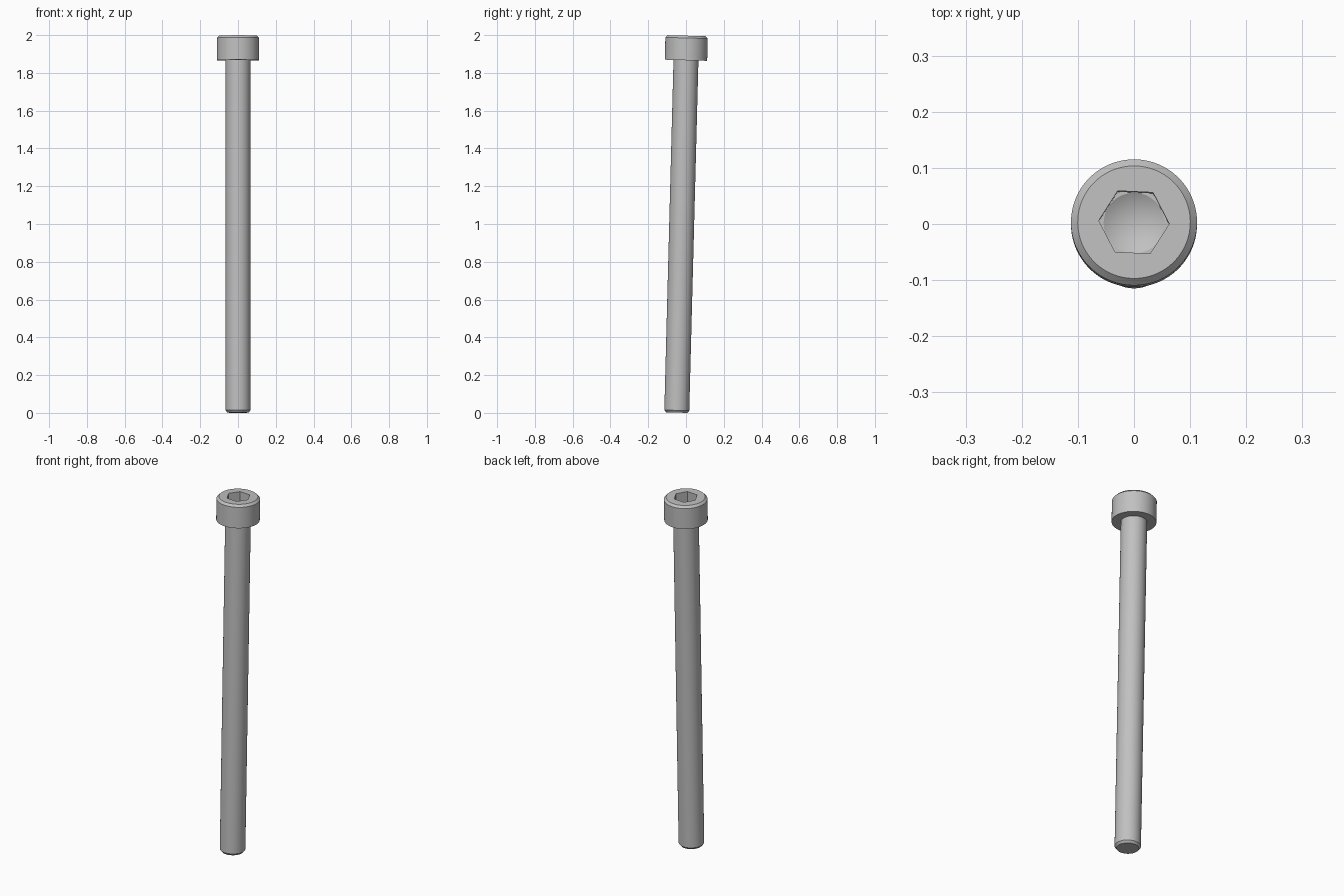
import bpy
import bmesh
from math import cos, sin, pi, radians

cube = bpy.data.objects.get("Cube")
if cube:
    bpy.data.objects.remove(cube, do_unlink=True)

SEGMENTS = 96
TILT = radians(1.5)
HEX_TURN = radians(-2.6)
LENGTH = 1.996
HEAD_BASE = 1.866
SHANK_R = 0.066
HEAD_R = 0.1123
CHAMFER = 0.012
FLAT = 0.0545          # half the width across the socket flats

steel = bpy.data.materials.new("steel_grey")
steel.use_nodes = True
steel.diffuse_color = (0.53, 0.53, 0.53, 1)
steel.node_tree.nodes["Principled BSDF"].inputs["Base Color"].default_value = steel.diffuse_color


def round_ring(radius):
    return lambda a: radius


def hex_ring(a):
    # Distance from the axis to a hexagon with a corner at angle zero
    return FLAT / cos(a % (pi / 3) - pi / 6)


def build(name, rings, tip=None, cap_start=False):
    """Join a stack of (radius function, height) rings into a skin."""
    bm = bmesh.new()
    loops = []
    for radius, z in rings:
        loop = []
        for i in range(SEGMENTS):
            a = 2 * pi * i / SEGMENTS
            r = radius(a)
            loop.append(bm.verts.new((r * cos(a + HEX_TURN), r * sin(a + HEX_TURN), z)))
        loops.append(loop)
    for low, high in zip(loops, loops[1:]):
        for i in range(SEGMENTS):
            j = (i + 1) % SEGMENTS
            bm.faces.new((low[i], low[j], high[j], high[i]))
    if cap_start:
        bm.faces.new(loops[0][::-1])
    if tip is not None:
        apex = bm.verts.new((0, 0, tip))
        for i in range(SEGMENTS):
            bm.faces.new((loops[-1][i], loops[-1][(i + 1) % SEGMENTS], apex))
    mesh = bpy.data.meshes.new(name)
    bm.to_mesh(mesh)
    bm.free()
    mesh.materials.append(steel)
    obj = bpy.data.objects.new(name, mesh)
    bpy.context.collection.objects.link(obj)
    # The whole bolt leans slightly backwards
    obj.rotation_euler.x = -TILT
    obj.location = (0, -0.049, 0.0015)
    bpy.ops.object.select_all(action="DESELECT")
    obj.select_set(True)
    bpy.context.view_layer.objects.active = obj
    bpy.ops.object.shade_smooth_by_angle(angle=radians(25))
    return obj


# Long plain shank with a chamfered end
build("shank", [
    (round_ring(SHANK_R - 0.010), 0),
    (round_ring(SHANK_R), CHAMFER),
    (round_ring(SHANK_R), HEAD_BASE),
], cap_start=True)

# Cylindrical head, chamfered rim, hexagonal socket with a drilled cone floor
socket_floor = LENGTH - 0.066
build("socket_head", [
    (round_ring(SHANK_R), HEAD_BASE),
    (round_ring(HEAD_R), HEAD_BASE),
    (round_ring(HEAD_R), LENGTH - CHAMFER),
    (round_ring(HEAD_R - CHAMFER), LENGTH),
    (hex_ring, LENGTH),
    (hex_ring, socket_floor),
    (round_ring(FLAT - 0.0005), socket_floor),
], tip=socket_floor - 0.031)
